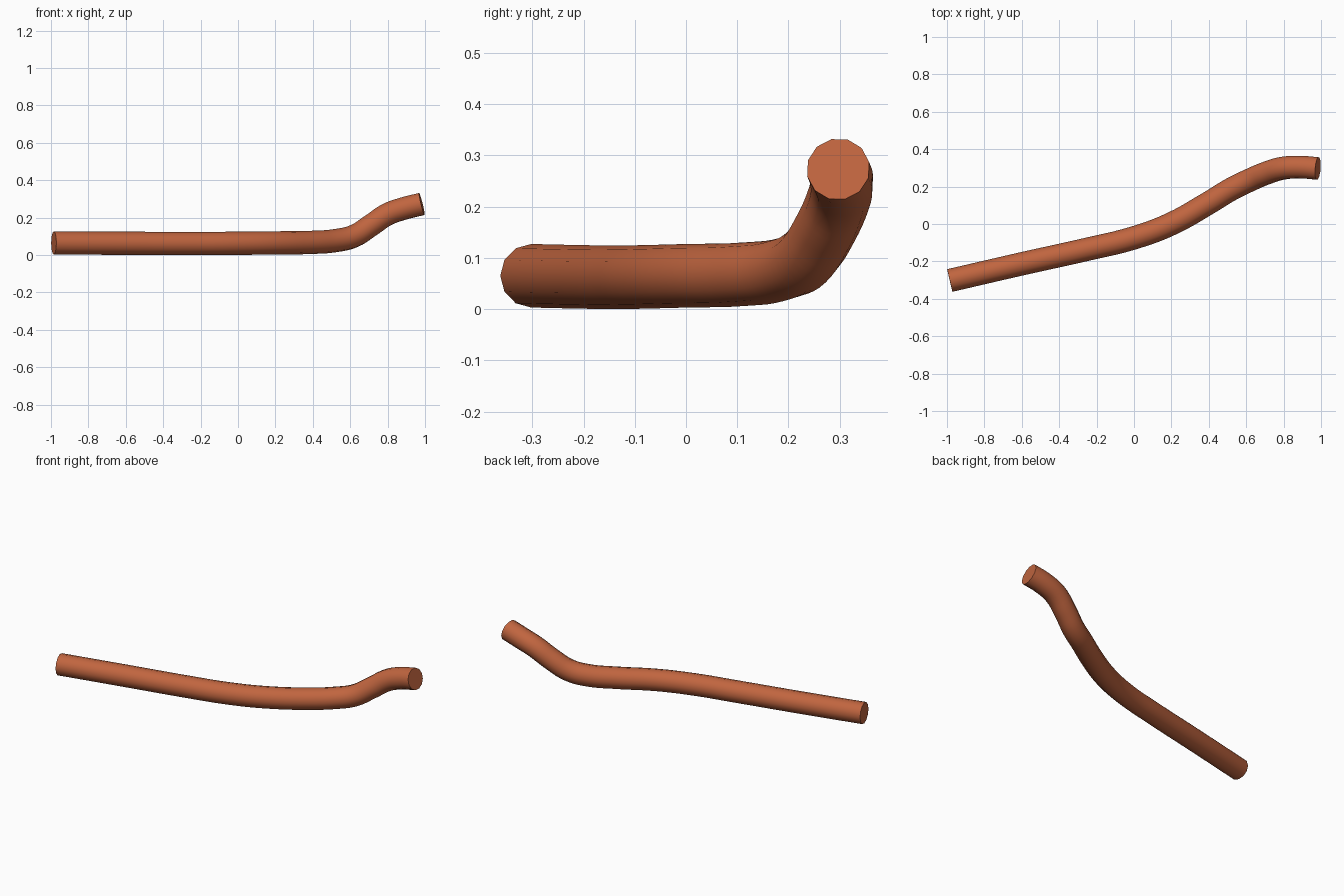
import bpy
import math

if "Cube" in bpy.data.objects:
    bpy.data.objects.remove(bpy.data.objects["Cube"])

# Centreline of the bent pipe
path = [
    (-0.985, -0.302, 0.065),
    (-0.60, -0.213, 0.063),
    (-0.25, -0.135, 0.062),
    (0.00, -0.074, 0.063),
    (0.20, 0.001, 0.065),
    (0.40, 0.113, 0.068),
    (0.52, 0.186, 0.077),
    (0.62, 0.235, 0.101),
    (0.71, 0.273, 0.158),
    (0.80, 0.299, 0.218),
    (0.89, 0.304, 0.250),
    (0.983, 0.297, 0.273),
]

# Round tube swept along the centreline, capped at both ends
curve = bpy.data.curves.new("bent_pipe", 'CURVE')
curve.dimensions = '3D'
curve.bevel_depth = 0.062
curve.bevel_resolution = 4
curve.use_fill_caps = True
curve.resolution_u = 5
spline = curve.splines.new('BEZIER')
spline.bezier_points.add(len(path) - 1)
for point, co in zip(spline.bezier_points, path):
    point.co = co
    point.handle_left_type = point.handle_right_type = 'AUTO'

pipe = bpy.data.objects.new("bent_pipe", curve)
bpy.context.collection.objects.link(pipe)

# Copper-brown colour
copper = bpy.data.materials.new("copper")
copper.diffuse_color = (0.53, 0.13, 0.05, 1)
copper.use_nodes = True
copper.node_tree.nodes["Principled BSDF"].inputs["Base Color"].default_value = copper.diffuse_color
curve.materials.append(copper)

# Mesh with smooth sides and crisp end rims
bpy.context.view_layer.objects.active = pipe
pipe.select_set(True)
bpy.ops.object.convert(target='MESH')
pipe = bpy.context.view_layer.objects.active
pipe.name = "bent_pipe"
bpy.ops.object.mode_set(mode='EDIT')
bpy.ops.mesh.select_all(action='SELECT')
bpy.ops.mesh.remove_doubles(threshold=0.0001)
bpy.ops.mesh.normals_make_consistent(inside=False)
bpy.ops.object.mode_set(mode='OBJECT')
bpy.ops.object.shade_smooth_by_angle(angle=math.radians(40))
